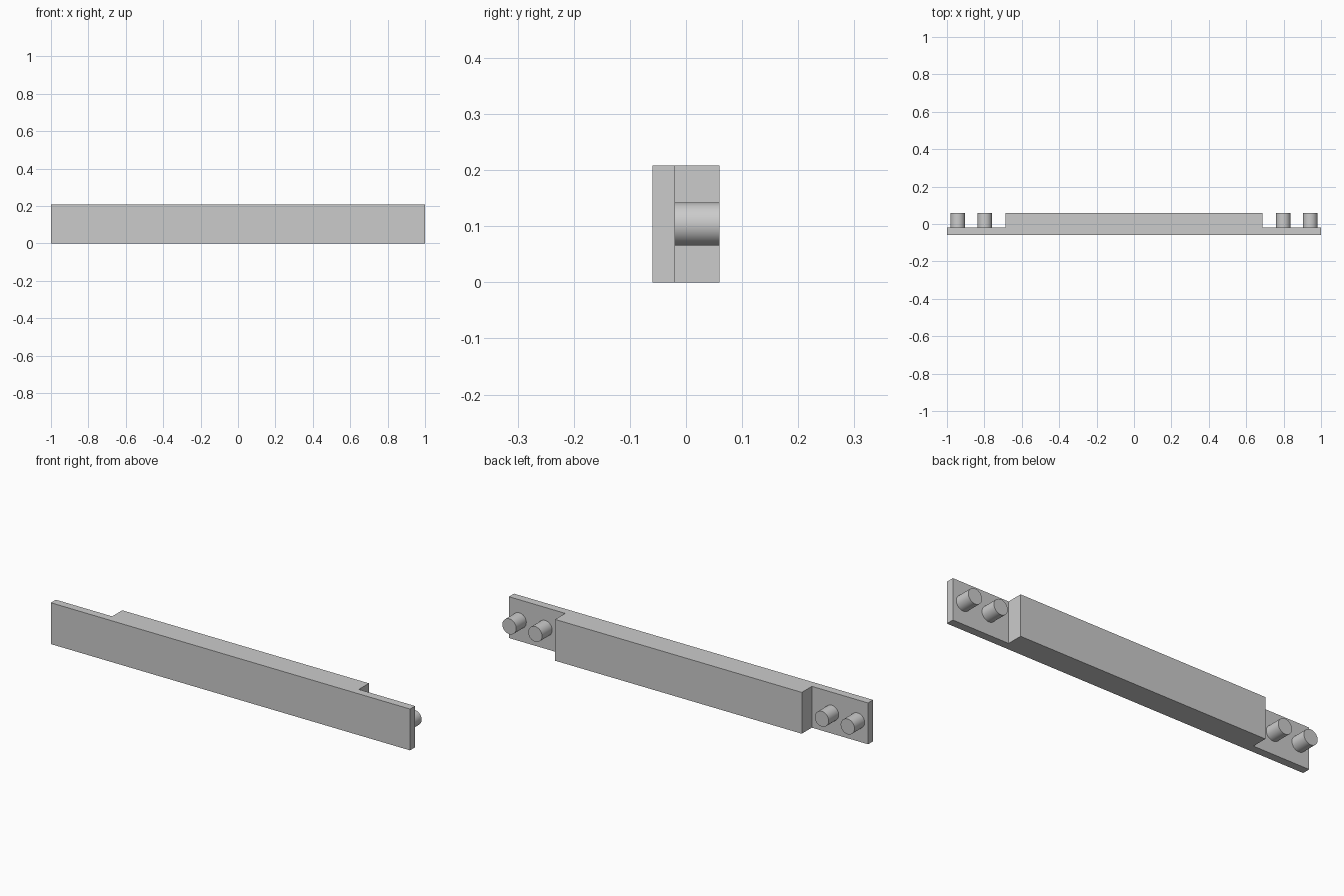
import bpy
import bmesh
from math import pi

if "Cube" in bpy.data.objects:
    bpy.data.objects.remove(bpy.data.objects["Cube"], do_unlink=True)

HEIGHT = 0.208
FRONT, STEP, BACK = -0.06, -0.02, 0.06
HALF_BLOCK = 0.687

grey = bpy.data.materials.new("plain grey")
grey.use_nodes = True
colour = (0.6, 0.6, 0.6, 1)
grey.diffuse_color = colour
grey.node_tree.nodes["Principled BSDF"].inputs["Base Color"].default_value = colour

# Stepped bar: plan outline extruded upwards
half = [(1, FRONT), (1, STEP), (HALF_BLOCK, STEP), (HALF_BLOCK, BACK)]
outline = half + [(-x, y) for x, y in reversed(half)]
bm = bmesh.new()
base = bm.faces.new([bm.verts.new((x, y, 0)) for x, y in outline])
top = bmesh.ops.extrude_face_region(bm, geom=[base])["geom"]
bmesh.ops.translate(bm, vec=(0, 0, HEIGHT),
                    verts=[v for v in top if isinstance(v, bmesh.types.BMVert)])
bmesh.ops.recalc_face_normals(bm, faces=bm.faces)
mesh = bpy.data.meshes.new("stepped_bar")
bm.to_mesh(mesh)
bm.free()
mesh.materials.append(grey)
bpy.context.collection.objects.link(bpy.data.objects.new("stepped_bar", mesh))

# Round pegs on the back of each end tab
for side, sign in (("left", 1), ("right", -1)):
    for place, x in (("inner", 0.798), ("outer", 0.942)):
        bpy.ops.mesh.primitive_cylinder_add(
            vertices=64, radius=0.0385, depth=BACK - STEP,
            location=(sign * x, (STEP + BACK) / 2, HEIGHT / 2),
            rotation=(pi / 2, 0, 0))
        peg = bpy.context.object
        peg.name = f"{side}_{place}_peg"
        peg.data.materials.append(grey)
        bpy.ops.object.shade_smooth_by_angle()
